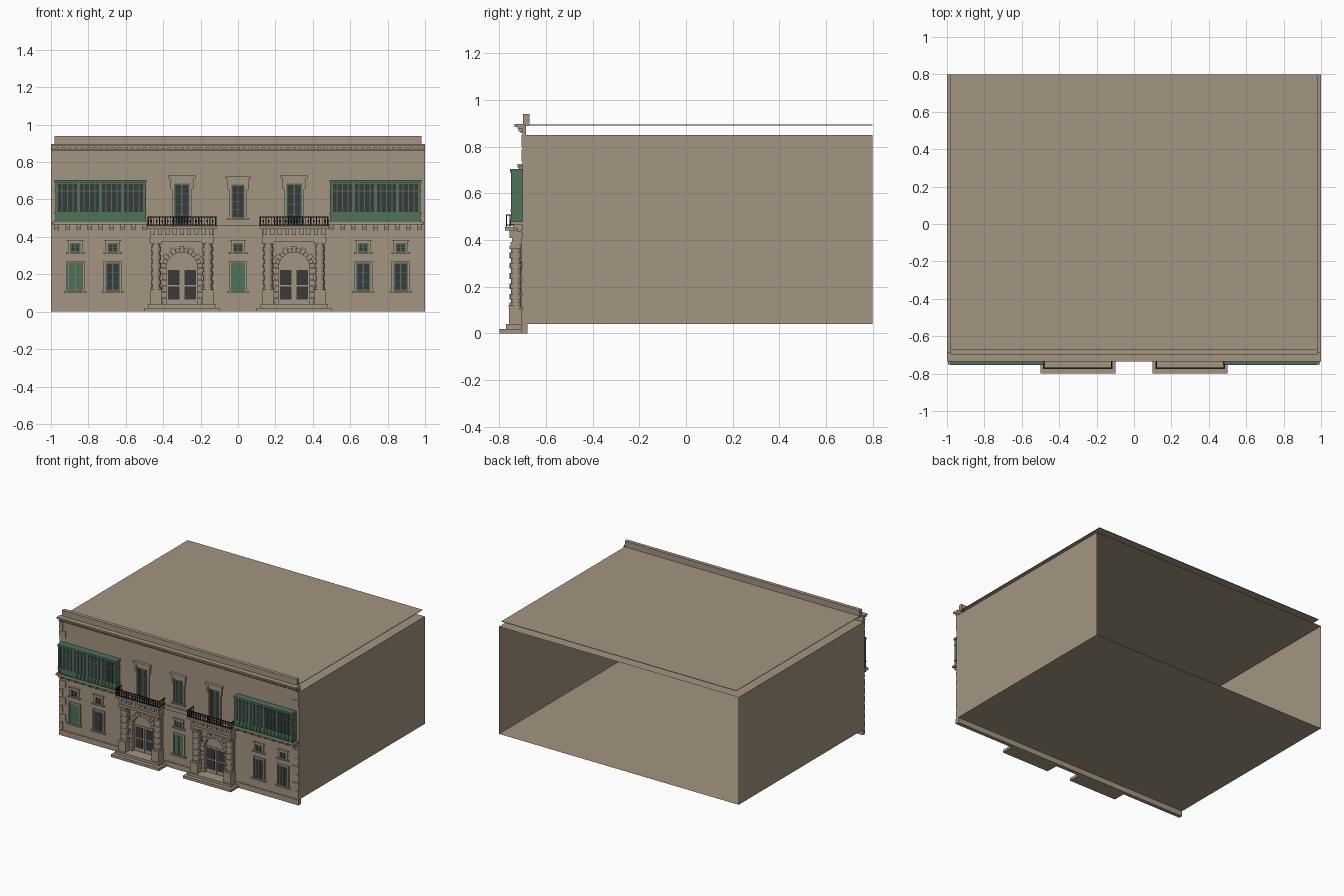
import bpy, bmesh
from math import sin, cos, pi
from mathutils import Matrix

cube = bpy.data.objects.get("Cube")
if cube:
    bpy.data.objects.remove(cube, do_unlink=True)


def material(name, r, g, b):
    m = bpy.data.materials.new(name)
    m.use_nodes = True
    m.diffuse_color = (r, g, b, 1)
    m.node_tree.nodes["Principled BSDF"].inputs["Base Color"].default_value = (r, g, b, 1)
    return m


STONE = material("sandstone", 0.37, 0.30, 0.22)
GREEN = material("green paint", 0.075, 0.17, 0.10)
GLASS = material("dark glass", 0.042, 0.042, 0.047)
IRON = material("black iron", 0.01, 0.01, 0.01)
WALL = -0.70  # y of the facade surface


class Part:
    """Collects simple solids into one named object."""

    def __init__(self, name, mat):
        self.name, self.mat, self.bm = name, mat, bmesh.new()

    def box(self, x0, x1, y0, y1, z0, z1):
        m = Matrix.Translation(((x0 + x1) / 2, (y0 + y1) / 2, (z0 + z1) / 2))
        m = m @ Matrix.Diagonal((abs(x1 - x0), abs(y1 - y0), abs(z1 - z0), 1))
        return bmesh.ops.create_cube(self.bm, size=1, matrix=m)["verts"]

    def slab(self, cx, half, depth, z0, z1, base=WALL):
        """Box standing out from the facade by depth."""
        self.box(cx - half, cx + half, base - depth, base, z0, z1)

    def frame(self, cx, half, z0, z1, w, depth):
        for s in (-1, 1):
            self.slab(cx + s * (half + w / 2), w / 2, depth, z0, z1)
        self.slab(cx, half + w, depth, z1, z1 + w)

    def prism(self, pts, y0, y1):
        """Outline in x, z extruded along y."""
        face = self.bm.faces.new([self.bm.verts.new((x, y0, z)) for x, z in pts])
        new = bmesh.ops.extrude_face_region(self.bm, geom=[face])["geom"]
        verts = [v for v in new if isinstance(v, bmesh.types.BMVert)]
        bmesh.ops.translate(self.bm, verts=verts, vec=(0, y1 - y0, 0))

    def drum(self, x, y, r, z0, z1):
        bmesh.ops.create_cone(self.bm, cap_ends=True, segments=16, radius1=r, radius2=r,
                              depth=z1 - z0, matrix=Matrix.Translation((x, y, (z0 + z1) / 2)))

    def finish(self, recalc=True):
        if recalc:
            bmesh.ops.recalc_face_normals(self.bm, faces=self.bm.faces[:])
        mesh = bpy.data.meshes.new(self.name)
        self.bm.to_mesh(mesh)
        self.bm.free()
        mesh.materials.append(self.mat)
        ob = bpy.data.objects.new(self.name, mesh)
        bpy.context.collection.objects.link(ob)
        return ob


# Open-backed shell: floor, ceiling and two side walls
shell = Part("building_shell", STONE)
shell.box(-1, 1, WALL, 0.8, 0.04, 0.85)
ends = [f for f in shell.bm.faces if abs(f.normal.y) > 0.9]
bmesh.ops.delete(shell.bm, geom=ends, context="FACES")
shell.finish(recalc=False)

roof = Part("roof_sheet", STONE)
roof.box(-0.98, 0.98, -0.685, 0.8, 0.892, 0.896)
roof.finish()

# Facade outline with two arched doorways
DOOR_R, SPRING = 0.083, 0.235
outline = [(-1, 0)]
for cx in (-0.3, 0.3):
    outline.append((cx - DOOR_R, 0))
    for i in range(17):
        a = pi - pi * i / 16
        outline.append((cx + DOOR_R * cos(a), SPRING + DOOR_R * sin(a)))
    outline.append((cx + DOOR_R, 0))
outline += [(1, 0), (1, 0.89), (-1, 0.89)]
facade = Part("facade_wall", STONE)
facade.prism(outline, WALL, -0.686)
facade.finish()

plinth = Part("plinth", STONE)
plinth.box(-1, 1, -0.708, -0.68, 0, 0.04)
plinth.finish()

# Cornice with dentils, and parapet
cornice = Part("cornice", STONE)
cornice.box(-1, 1, -0.735, -0.69, 0.885, 0.897)
cornice.box(-1, 1, -0.722, -0.69, 0.878, 0.885)
cornice.box(-1, 1, -0.709, -0.69, 0.858, 0.866)
for i in range(60):
    cornice.slab(-0.983 + i / 30, 0.009, 0.018, 0.866, 0.878)
cornice.finish()
parapet = Part("parapet", STONE)
parapet.box(-0.98, 0.98, -0.698, -0.67, 0.89, 0.94)
parapet.finish()

# Corner quoins, alternating long and short
quoins = Part("corner_quoins", STONE)
for i in range(13):
    w = 0.055 if i % 2 else 0.03
    z = 0.05 + i * 0.0625
    if not 0.41 < z < 0.68:
        for s in (-1, 1):
            quoins.box(s * (1 - w), s, WALL - 0.005, WALL, z, z + 0.05)
quoins.finish()

string = Part("string_course", STONE)
string.slab(0, 1, 0.008, 0.43, 0.445)
string.slab(0, 0.49, 0.014, 0.445, 0.462)
string.finish()

# Windows: centre, half width, bottom, top, shuttered, hooded
windows = [(x, 0.038, 0.112, 0.262, x in (-0.87, 0), False) for x in (-0.87, -0.67, 0, 0.67, 0.87)]
windows += [(x, 0.028, 0.318, 0.367, False, False) for x in (-0.87, -0.67, 0, 0.67, 0.87)]
windows += [(-0.3, 0.042, 0.465, 0.685, False, True), (0, 0.036, 0.5, 0.68, False, True),
            (0.3, 0.042, 0.465, 0.685, False, True)]
surround = Part("window_surrounds", STONE)
glass = Part("window_glass", GLASS)
sash = Part("window_sashes", GREEN)
shutter = Part("shutters", GREEN)
for cx, half, z0, z1, shut, hood in windows:
    surround.frame(cx, half, z0, z1, 0.010, 0.009)
    surround.slab(cx, half + 0.022, 0.016, z0 - 0.009, z0)
    if shut:
        for s in (-1, 1):
            shutter.slab(cx + s * half / 2, half / 2 - 0.001, 0.006, z0, z1)
    else:
        glass.slab(cx, half, 0.002, z0, z1)
        sash.frame(cx, half - 0.007, z0, z1 - 0.007, 0.007, 0.005)
        sash.slab(cx, half, 0.005, z0, z0 + 0.006)
        sash.slab(cx, 0.004, 0.005, z0, z1)
        rows = max(2, round((z1 - z0) / 0.05))
        for i in range(1, rows):
            z = z0 + (z1 - z0) * i / rows
            sash.slab(cx, half, 0.004, z - 0.0015, z + 0.0015)
    if hood:
        surround.slab(cx, half + 0.014, 0.010, z1 + 0.01, z1 + 0.022)
        surround.slab(cx, half + 0.022, 0.016, z1 + 0.022, z1 + 0.031)
        surround.slab(cx, half + 0.030, 0.022, z1 + 0.031, z1 + 0.042)
        for s in (-1, 1):
            surround.slab(cx + s * (half + 0.014), 0.006, 0.014, z1 - 0.03, z1 + 0.022)
    elif z1 > 0.3:
        surround.slab(cx, half + 0.016, 0.013, z1 + 0.010, z1 + 0.017)
for p in (surround, glass, sash, shutter):
    p.finish()

# Enclosed timber galleries on corbels
for side, s in (("right", -1), ("left", 1)):
    cx, half = s * 0.735, 0.245
    body = Part(side + "_gallery", GREEN)
    body.slab(cx, half - 0.004, 0.045, 0.48, 0.70)
    body.slab(cx, half, 0.054, 0.69, 0.705)
    body.slab(cx, half, 0.052, 0.48, 0.488)
    body.slab(cx, half, 0.051, 0.522, 0.532)
    body.slab(cx, half, 0.049, 0.642, 0.647)
    panes = Part(side + "_gallery_glass", GLASS)
    panes.slab(cx, half - 0.012, 0.002, 0.532, 0.682, base=WALL - 0.045)
    for i in range(17):
        x = cx - half + 0.010 + i * (2 * half - 0.02) / 16
        body.slab(x, 0.007 if i % 4 == 0 else 0.003, 0.050, 0.488, 0.69)
    body.finish()
    panes.finish()
    corbels = Part(side + "_gallery_corbels", STONE)
    corbels.slab(cx, 0.26, 0.052, 0.466, 0.48)
    for i in range(9):
        x = cx - 0.235 + i * 0.05875
        corbels.slab(x, 0.012, 0.042, 0.450, 0.466)
        corbels.slab(x, 0.012, 0.024, 0.436, 0.450)
    corbels.finish()

# Two entrance porches
for side, cx in (("right", -0.3), ("left", 0.3)):
    steps = Part(side + "_steps", STONE)
    steps.box(cx - 0.2, cx + 0.2, -0.80, -0.68, 0, 0.02)
    steps.box(cx - 0.18, cx + 0.18, -0.772, -0.68, 0.02, 0.04)
    steps.finish()

    door = Part(side + "_door", STONE)
    door.box(cx - 0.09, cx + 0.09, -0.687, -0.675, 0.04, 0.33)
    door.slab(cx, 0.083, 0.004, 0.228, 0.238, base=-0.687)
    door.slab(cx, 0.004, 0.003, 0.04, 0.228, base=-0.687)
    door.finish()
    panels = Part(side + "_door_panels", GLASS)
    for s in (-1, 1):
        for z0, z1 in ((0.066, 0.134), (0.144, 0.222)):
            panels.slab(cx + s * 0.044, 0.031, 0.002, z0, z1, base=-0.687)
    panels.finish()

    # Rusticated arch and jambs
    arch = Part(side + "_arch", STONE)
    for i in range(13):
        a0, a1 = pi * (i + 0.04) / 13, pi * (i + 0.96) / 13
        r = 0.118 if i % 2 == 0 else 0.106
        pts = [(DOOR_R, a0), (r, a0), (r, a1), (DOOR_R, a1)]
        arch.prism([(cx + q * cos(a), SPRING + q * sin(a)) for q, a in pts], WALL - 0.014, WALL)
    for i in range(6):
        w = 0.016 if i % 2 else 0.011
        for s in (-1, 1):
            arch.slab(cx + s * (DOOR_R + w), w, 0.012, 0.042 + i * 0.0322, 0.071 + i * 0.0322)
    arch.finish()

    # Banded columns on pedestals
    columns = Part(side + "_columns", STONE)
    for s in (-1, 1):
        x, y = cx + s * 0.138, -0.728
        columns.slab(x, 0.030, 0.058, 0.04, 0.112)
        columns.slab(x, 0.033, 0.061, 0.112, 0.120)
        columns.slab(x, 0.026, 0.008, 0.120, 0.37)
        columns.drum(x, y, 0.028, 0.120, 0.132)
        columns.drum(x, y, 0.022, 0.132, 0.362)
        for i in range(5):
            columns.drum(x, y, 0.0275, 0.146 + i * 0.044, 0.170 + i * 0.044)
        columns.slab(x, 0.030, 0.057, 0.362, 0.374)
    shafts = columns.finish()
    bpy.context.view_layer.objects.active = shafts
    shafts.select_set(True)
    bpy.ops.object.shade_smooth_by_angle()
    shafts.select_set(False)

    entab = Part(side + "_entablature", STONE)
    entab.slab(cx, 0.172, 0.052, 0.374, 0.392)
    entab.slab(cx, 0.168, 0.046, 0.392, 0.442)
    for i in range(9):
        entab.slab(cx - 0.156 + i * 0.039, 0.011, 0.056, 0.410, 0.442)
    entab.slab(cx, 0.186, 0.075, 0.442, 0.457)
    entab.finish()

    # Iron balcony railing with returns to the wall
    rail = Part(side + "_balcony_railing", IRON)
    front, half = -0.772, 0.183
    for z in (0.462, 0.505):
        rail.box(cx - half, cx + half, front, front + 0.005, z, z + 0.005)
        for s in (-1, 1):
            rail.box(cx + s * half, cx + s * (half - 0.005), front, WALL, z, z + 0.005)
    for i in range(25):
        x = cx - half + 0.003 + i * (2 * half - 0.006) / 24
        w = 0.004 if i % 6 == 0 else 0.002
        rail.box(x - w, x + w, front, front + 0.004, 0.457, 0.508)
        if i % 2:
            rail.box(x - 0.0045, x + 0.0045, front, front + 0.004, 0.476, 0.490)
    for i in range(1, 5):
        for s in (-1, 1):
            x, y = cx + s * (half - 0.003), front + i * 0.016
            rail.box(x - 0.0015, x + 0.0015, y, y + 0.003, 0.457, 0.508)
    rail.finish()
